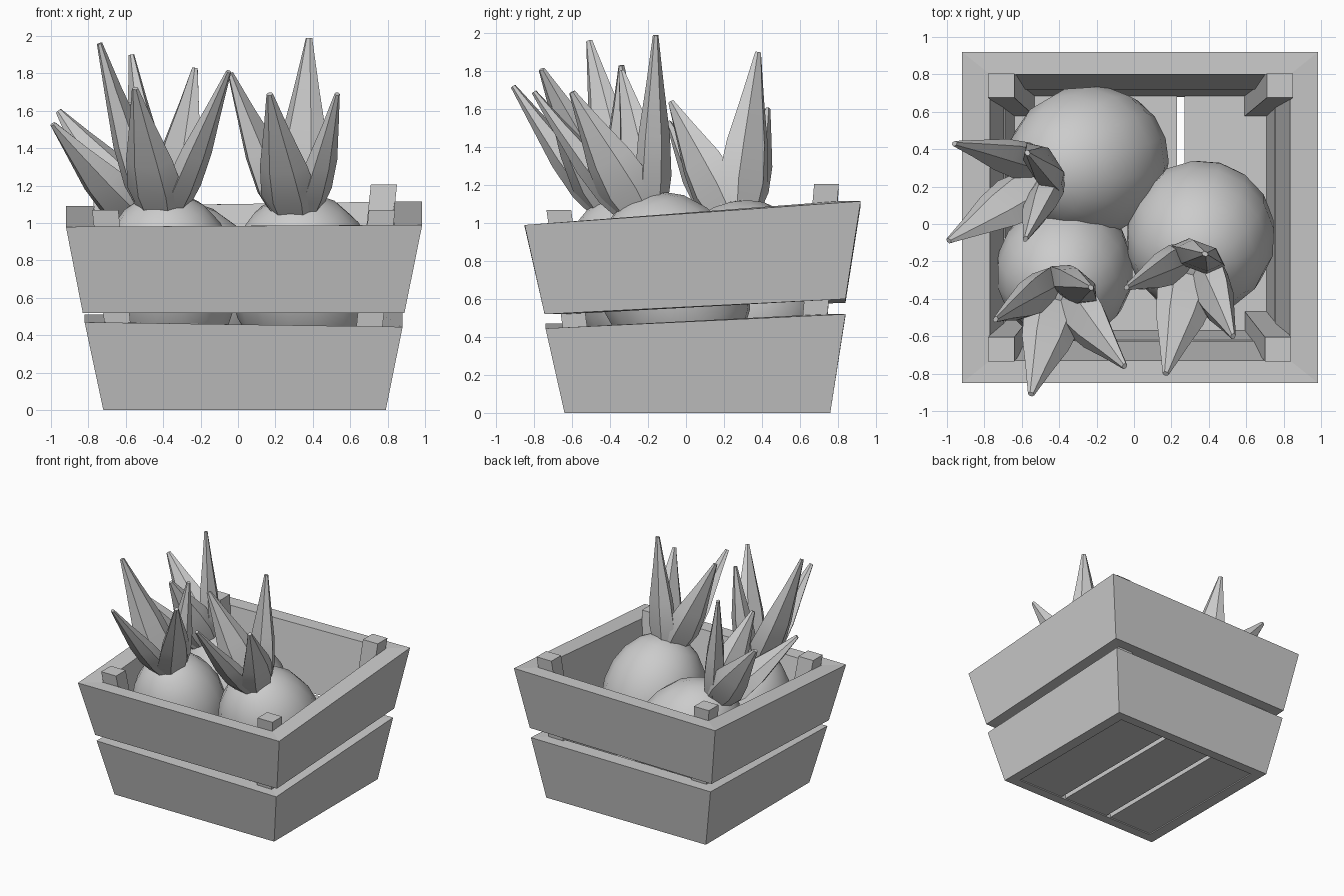
import bpy, bmesh, math
from mathutils import Vector

if "Cube" in bpy.data.objects:
    bpy.data.objects.remove(bpy.data.objects["Cube"])


def make_object(name, bm, smooth=None):
    bmesh.ops.recalc_face_normals(bm, faces=bm.faces[:])
    mesh = bpy.data.meshes.new(name)
    bm.to_mesh(mesh)
    bm.free()
    ob = bpy.data.objects.new(name, mesh)
    bpy.context.collection.objects.link(ob)
    if smooth:
        bpy.ops.object.select_all(action='DESELECT')
        ob.select_set(True)
        bpy.context.view_layer.objects.active = ob
        bpy.ops.object.shade_smooth_by_angle(angle=math.radians(smooth))
    return ob


def loft(bm, rings, closed=False):
    """Skin rings of points; closed joins last to first, otherwise the ends are capped."""
    rows = [[bm.verts.new(p) for p in ring] for ring in rings]
    n = len(rows[0])
    pairs = list(zip(rows, rows[1:])) + ([(rows[-1], rows[0])] if closed else [])
    for a, b in pairs:
        for i in range(n):
            j = (i + 1) % n
            bm.faces.new((a[i], a[j], b[j], b[i]))
    if not closed:
        bm.faces.new(rows[0])
        bm.faces.new(rows[-1])


def quad(x0, x1, y0, y1, z):
    """Corners front-left, front-right, back-right, back-left; z may vary per corner."""
    zs = z if isinstance(z, tuple) else (z,) * 4
    return [(x, y, h) for (x, y), h in zip(((x0, y0), (x1, y0), (x1, y1), (x0, y1)), zs)]


def band(name, low, high, low_wall, high_wall):
    """Flared rectangular frame with a wall thickness at the bottom and top."""
    def inner(r, w):
        x0, x1, y0, y1, z = r
        return quad(x0 + w[0], x1 - w[0], y0 + w[1], y1 - w[1], z)
    bm = bmesh.new()
    loft(bm, [quad(*low), quad(*high), inner(high, high_wall), inner(low, low_wall)], closed=True)
    make_object(name, bm)


# Crate walls
band("lower_crate_band", (-0.72, 0.79, -0.64, 0.76, 0.0),
     (-0.82, 0.88, -0.74, 0.84, (0.47, 0.445, 0.52, 0.51)), (0.09, 0.08), (0.13, 0.12))
band("upper_crate_band", (-0.83, 0.89, -0.745, 0.84, (0.52, 0.52, 0.60, 0.58)),
     (-0.92, 0.985, -0.85, 0.92, (0.98, 0.99, 1.115, 1.09)), (0.135, 0.12), (0.15, 0.12))

# Floor slats
for i, (x0, x1) in enumerate(((-0.64, -0.23), (-0.19, 0.23), (0.27, 0.71))):
    bm = bmesh.new()
    loft(bm, [quad(x0, x1, -0.57, 0.69, 0.01), quad(x0, x1, -0.57, 0.69, 0.07)])
    make_object(f"floor_slat_{i + 1}", bm)

# Leaning corner posts: bottom centre, top centre, height
posts = {
    "front_left_post": ((-0.60, -0.53), (-0.71, -0.67), 1.07),
    "front_right_post": ((0.66, -0.53), (0.77, -0.67), 1.07),
    "back_right_post": ((0.66, 0.64), (0.78, 0.74), 1.205),
    "back_left_post": ((-0.60, 0.64), (-0.71, 0.74), 1.18),
}
for name, (b, t, h) in posts.items():
    bm = bmesh.new()
    loft(bm, [quad(c[0] - 0.07, c[0] + 0.07, c[1] - 0.065, c[1] + 0.065, z)
              for c, z in ((b, 0.05), (t, h))])
    make_object(name, bm)


def bulb(name, centre, stem, radius, half_length):
    """Egg-shaped bulb leaning from its centre toward the stem."""
    bm = bmesh.new()
    bmesh.ops.create_uvsphere(bm, u_segments=16, v_segments=10, radius=1)
    turn = (stem - centre).to_track_quat('Z', 'Y')
    for v in bm.verts:
        p = v.co
        v.co = centre + turn @ Vector((p.x * radius, p.y * radius, p.z * half_length))
    make_object(name, bm, 50)


def leaf(name, stem, axis, tip):
    """Thick six-sided leaf curving from the stem out to the tip."""
    spread = tip - stem
    out = (spread - axis * spread.dot(axis)).normalized()
    start = stem + out * 0.05 - axis * 0.05
    bend = start + axis * 0.2 + out * 0.10
    side = axis.cross(out).normalized()
    rings = []
    for t, width, depth in ((0, 0.12, 0.07), (0.3, 0.155, 0.085), (0.55, 0.13, 0.075),
                            (0.8, 0.07, 0.042), (1, 0.018, 0.014)):
        p = start * (1 - t) ** 2 + bend * 2 * t * (1 - t) + tip * t * t
        tangent = ((bend - start) * (1 - t) + (tip - bend) * t).normalized()
        normal = tangent.cross(side).normalized()
        rings.append([p + side * width * math.cos(a) + normal * depth * math.sin(a)
                      for a in (k * math.pi / 3 for k in range(6))])
    bm = bmesh.new()
    loft(bm, rings)
    make_object(name, bm, 40)


# Three sprouting bulbs: centre, stem, radius, half length, leaf tips
plants = {
    "back_left": ((-0.25, 0.33, 0.65), (-0.51, 0.25, 1.07), 0.41, 0.50,
                  ((-0.99, -0.09, 1.53), (-0.96, 0.43, 1.60), (-0.57, 0.38, 1.90), (-0.58, -0.08, 1.64))),
    "front_left": ((-0.37, -0.25, 0.70), (-0.40, -0.38, 1.12), 0.37, 0.48,
                   ((-0.55, -0.91, 1.72), (-0.05, -0.76, 1.81), (-0.74, -0.51, 1.96), (-0.23, -0.34, 1.83))),
    "right": ((0.355, -0.07, 0.69), (0.31, -0.24, 1.10), 0.40, 0.49,
              ((0.17, -0.80, 1.69), (0.53, -0.60, 1.69), (0.38, -0.16, 1.99), (-0.04, -0.34, 1.80))),
}
for name, (centre, stem, radius, half, tips) in plants.items():
    c, s = Vector(centre), Vector(stem)
    bulb(name + "_bulb", c, s, radius, half)
    for i, tip in enumerate(tips):
        leaf(f"{name}_leaf_{i + 1}", s, (s - c).normalized(), Vector(tip))
